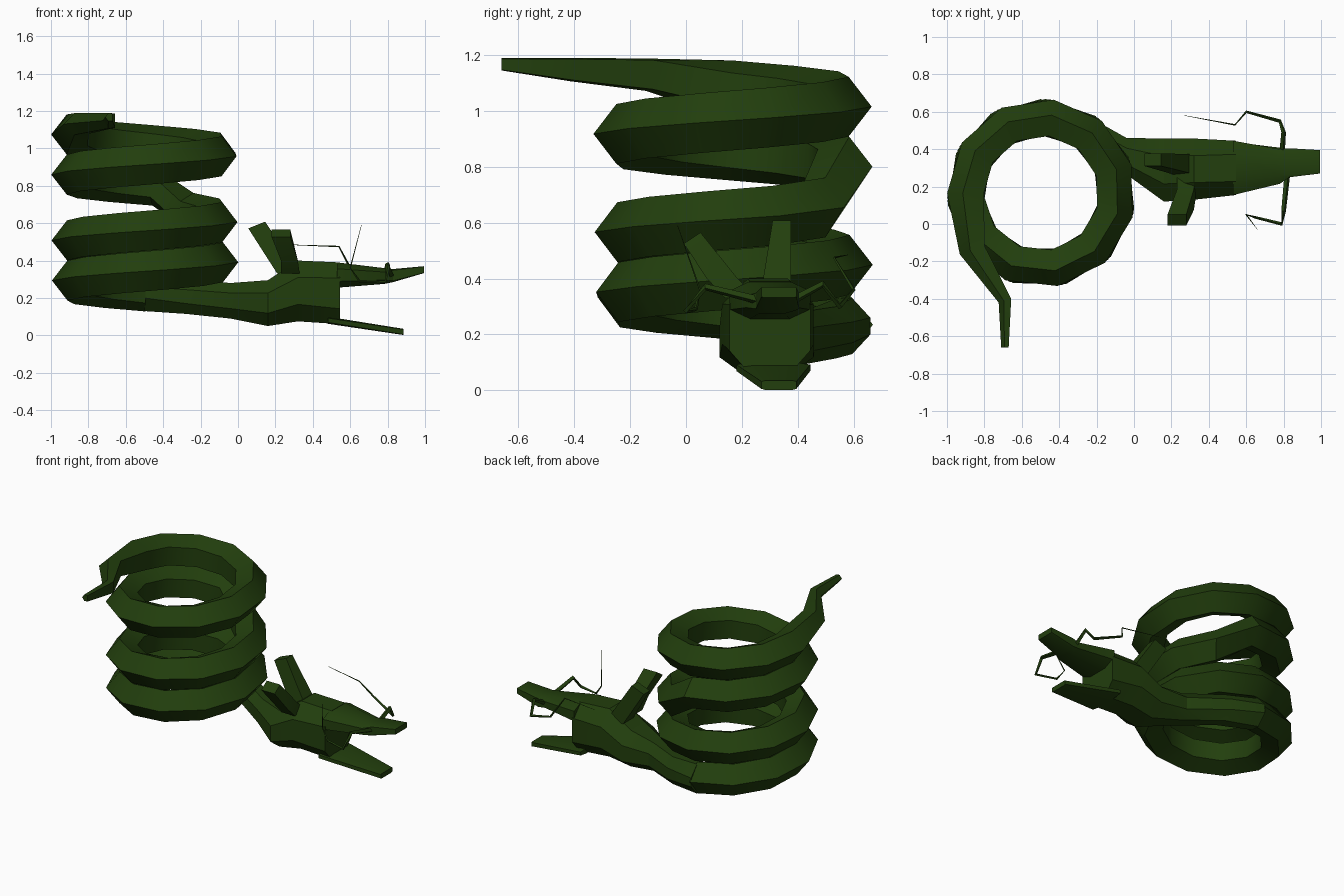
import bpy, bmesh, math
from mathutils import Vector

cube = bpy.data.objects.get("Cube")
if cube:
    bpy.data.objects.remove(cube)

green = bpy.data.materials.new("dark_green")
green.use_nodes = True
COLOR = (0.016, 0.049, 0.004, 1)
green.diffuse_color = COLOR
green.node_tree.nodes["Principled BSDF"].inputs["Base Color"].default_value = COLOR
UP = Vector((0, 0, 1))


def loft(name, rings, angle=35):
    """Skin a list of equal-length point rings and cap both ends."""
    bm = bmesh.new()
    loops = [[bm.verts.new(p) for p in ring] for ring in rings]
    n = len(loops[0])
    for a, b in zip(loops, loops[1:]):
        for i in range(n):
            j = (i + 1) % n
            bm.faces.new((a[i], a[j], b[j], b[i]))
    bm.faces.new(loops[0][::-1])
    bm.faces.new(loops[-1])
    bmesh.ops.recalc_face_normals(bm, faces=bm.faces)
    mesh = bpy.data.meshes.new(name)
    bm.to_mesh(mesh)
    bm.free()
    mesh.materials.append(green)
    obj = bpy.data.objects.new(name, mesh)
    bpy.context.collection.objects.link(obj)
    bpy.ops.object.select_all(action="DESELECT")
    obj.select_set(True)
    bpy.context.view_layer.objects.active = obj
    bpy.ops.object.shade_smooth_by_angle(angle=math.radians(angle))
    return obj


def body_ring(center, out, w, h, inner=0.58):
    """Body section: pointed outside, lower and flat inside."""
    profile = [(1, 0), (0.15, 1), (-1, inner), (-1, -inner), (0.15, -1)]
    return [Vector(center) + out * a * w + UP * b * h for a, b in profile]


def box_ring(x, y0, y1, z0, z1, c=0.25):
    """Chamfered rectangle across the x axis."""
    dy, dz = (y1 - y0) * c, (z1 - z0) * c
    return [(x, y0 + dy, z0), (x, y1 - dy, z0), (x, y1, z0 + dz), (x, y1, z1 - dz),
            (x, y1 - dy, z1), (x, y0 + dy, z1), (x, y0, z1 - dz), (x, y0, z0 + dz)]


def flat_ring(center, hx, hy, tilt_x=0, tilt_y=0):
    """Horizontal rectangle, tilted along x and y."""
    return [Vector(center) + Vector((sx * hx, sy * hy, sx * tilt_x + sy * tilt_y))
            for sx, sy in ((-1, -1), (1, -1), (1, 1), (-1, 1))]


# Coiled body, ending in a tapering tail
rings = []
STEPS = 36
for i in range(STEPS + 1):
    deg = 90 + 1170 * i / STEPS
    a = math.radians(deg)
    out = Vector((math.cos(a), math.sin(a), 0))
    lift = min(max((deg - 770) / 34, 0), 1) * 0.137
    z = 0.235 + (deg - 90) * 0.0006 + lift
    rings.append(body_ring(Vector((-0.495, 0.165, z)) + out * 0.406, out, 0.098, 0.107))
for center, out, w, h in (
        ((-0.865, -0.14, 1.13), (-0.9, -0.3, 0), 0.07, 0.058),
        ((-0.69, -0.41, 1.148), (-1, -0.3, 0), 0.035, 0.042),
        ((-0.69, -0.66, 1.167), (-1, 0, 0), 0.02, 0.022)):
    rings.append(body_ring(center, Vector(out).normalized(), w, h, 0.9))
loft("coiled_body", rings)

# Neck and back of the head
loft("neck_and_head", [
    box_ring(-0.5, 0.475, 0.66, 0.13, 0.33, 0.35),
    box_ring(-0.28, 0.41, 0.595, 0.115, 0.3, 0.3),
    box_ring(-0.04, 0.265, 0.46, 0.09, 0.28, 0.28),
    box_ring(0.16, 0.12, 0.457, 0.05, 0.295, 0.28),
    box_ring(0.32, 0.13, 0.457, 0.075, 0.4, 0.28),
    box_ring(0.545, 0.155, 0.445, 0.06, 0.39, 0.25)], 25)

# Jaws
loft("upper_jaw", [
    box_ring(0.53, 0.155, 0.445, 0.255, 0.39),
    box_ring(0.78, 0.215, 0.4, 0.275, 0.36),
    box_ring(0.83, 0.25, 0.405, 0.285, 0.355, 0.1),
    box_ring(0.995, 0.27, 0.395, 0.333, 0.37, 0.05)], 25)
loft("lower_jaw", [
    box_ring(0.48, 0.18, 0.445, 0.062, 0.1, 0.2),
    box_ring(0.885, 0.27, 0.395, 0.002, 0.035, 0.1)], 25)

# Horns
loft("right_horn", [
    flat_ring((0.28, 0.2, 0.33), 0.05, 0.06),
    flat_ring((0.275, 0.13, 0.4), 0.045, 0.055),
    flat_ring((0.23, 0.022, 0.545), 0.05, 0.03, 0, 0.02)], 20)
loft("left_horn", [
    flat_ring((0.27, 0.32, 0.33), 0.06, 0.055),
    flat_ring((0.1, 0.343, 0.59), 0.045, 0.033, 0.018)], 20)


# Whiskers
def whisker(name, path, thick):
    pts = [Vector(p) for p in path]
    rings = []
    for i, p in enumerate(pts):
        t = (pts[min(i + 1, len(pts) - 1)] - pts[max(i - 1, 0)]).normalized()
        u = t.cross(Vector((0.3, 0.1, 1))).normalized()
        v = t.cross(u)
        r = thick * (1 - i / (len(pts) - 1)) + 0.001
        rings.append([p + u * r, p + v * r, p - u * r, p - v * r])
    loft(name, rings, 20)


whisker("left_whisker", [(0.79, 0.36, 0.31), (0.8, 0.49, 0.38), (0.78, 0.55, 0.30),
                         (0.6, 0.6, 0.36), (0.54, 0.53, 0.475), (0.27, 0.58, 0.485)], 0.015)
whisker("right_whisker", [(0.82, 0.27, 0.32), (0.8, 0.07, 0.37), (0.79, 0.0, 0.285),
                          (0.65, 0.035, 0.29), (0.6, 0.05, 0.36), (0.66, -0.03, 0.59)], 0.015)
